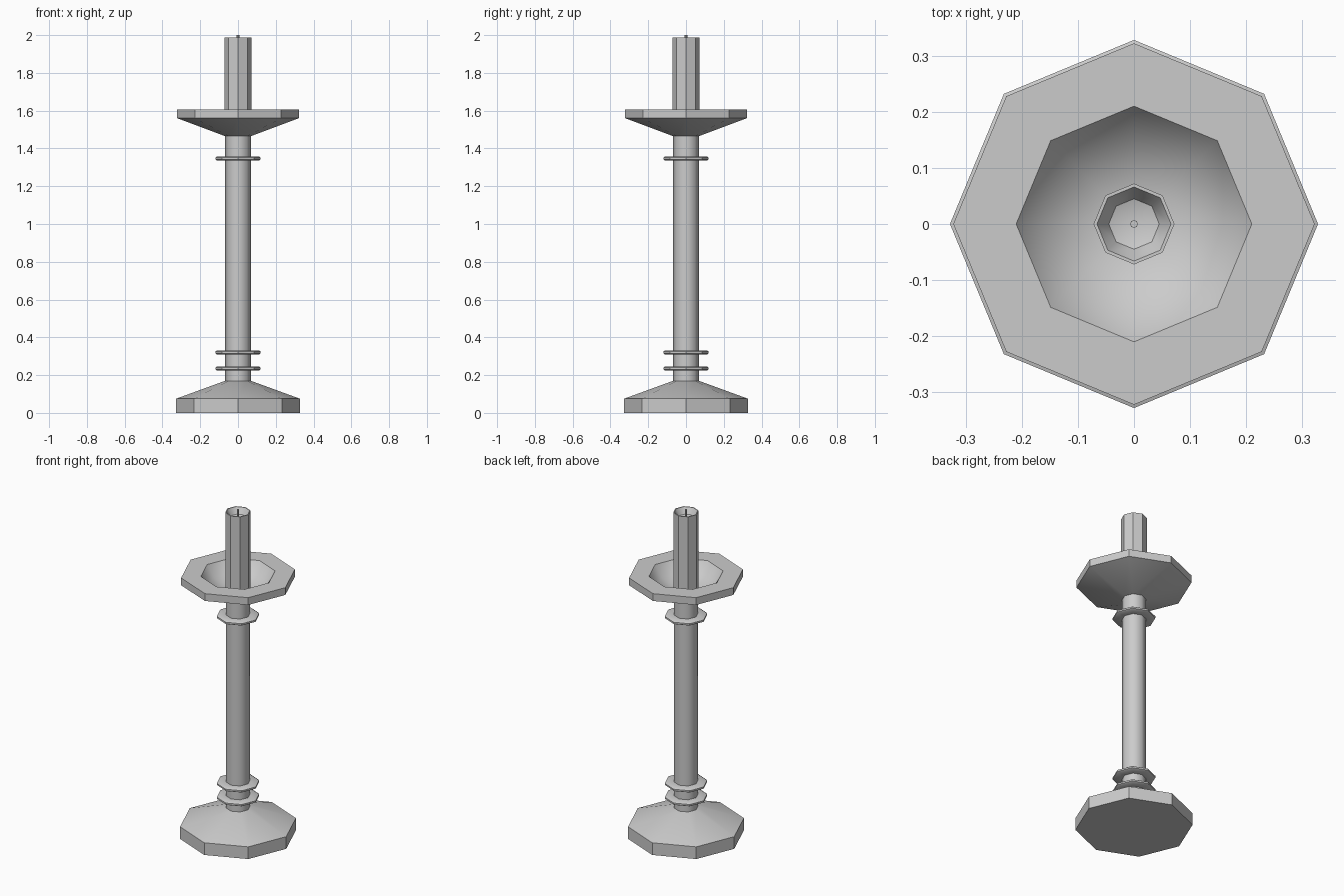
import bpy
import bmesh
import math

SIDES = 8

cube = bpy.data.objects.get("Cube")
if cube:
    bpy.data.objects.remove(cube, do_unlink=True)

grey = bpy.data.materials.new("light_grey")
grey.use_nodes = True
colour = (0.6, 0.6, 0.6, 1)
grey.diffuse_color = colour
grey.node_tree.nodes["Principled BSDF"].inputs["Base Color"].default_value = colour


def lathe(name, profile, smooth_angle=40):
    """Turn a (radius, height) profile, listed bottom outside to top inside, into an octagonal solid."""
    bm = bmesh.new()
    rings = []
    for r, z in profile:
        if r == 0:
            rings.append([bm.verts.new((0, 0, z))] * SIDES)
        else:
            angles = [math.tau * i / SIDES for i in range(SIDES)]
            rings.append([bm.verts.new((r * math.cos(a), r * math.sin(a), z)) for a in angles])
    for low, high in zip(rings, rings[1:]):
        for i in range(SIDES):
            j = (i + 1) % SIDES
            corners = list(dict.fromkeys((low[i], low[j], high[j], high[i])))
            bm.faces.new(corners)
    bmesh.ops.recalc_face_normals(bm, faces=bm.faces)
    mesh = bpy.data.meshes.new(name)
    bm.to_mesh(mesh)
    bm.free()
    mesh.materials.append(grey)
    obj = bpy.data.objects.new(name, mesh)
    bpy.context.collection.objects.link(obj)
    bpy.ops.object.select_all(action='DESELECT')
    obj.select_set(True)
    bpy.context.view_layer.objects.active = obj
    bpy.ops.object.shade_smooth_by_angle(angle=math.radians(smooth_angle))
    return obj


# Foot with sloping shoulders
lathe("base", [(0, 0), (0.328, 0), (0.328, 0.075), (0.068, 0.17), (0, 0.17)])

# Stem, rounded by shading
lathe("stem", [(0, 0.16), (0.068, 0.16), (0.068, 1.475), (0, 1.475)], 50)

# Thin collars around the stem
for name, z in (("lower_collar", 0.235), ("middle_collar", 0.32), ("upper_collar", 1.347)):
    lathe(name, [(0.06, z - 0.01), (0.112, z - 0.01), (0.12, z - 0.005),
                 (0.12, z + 0.005), (0.112, z + 0.01), (0.06, z + 0.01)])

# Drip dish with a flat rim and sunken bowl
lathe("drip_dish", [(0, 1.465), (0.068, 1.465), (0.322, 1.56), (0.322, 1.605),
                    (0.21, 1.605), (0.165, 1.54), (0.07, 1.5), (0, 1.5)])

# Candle with a hollowed top
lathe("candle", [(0, 1.49), (0.072, 1.49), (0.072, 1.987), (0.066, 1.987),
                 (0.045, 1.95), (0, 1.935)])

# Wick
lathe("wick", [(0, 1.93), (0.007, 1.93), (0.007, 2), (0, 2)])
